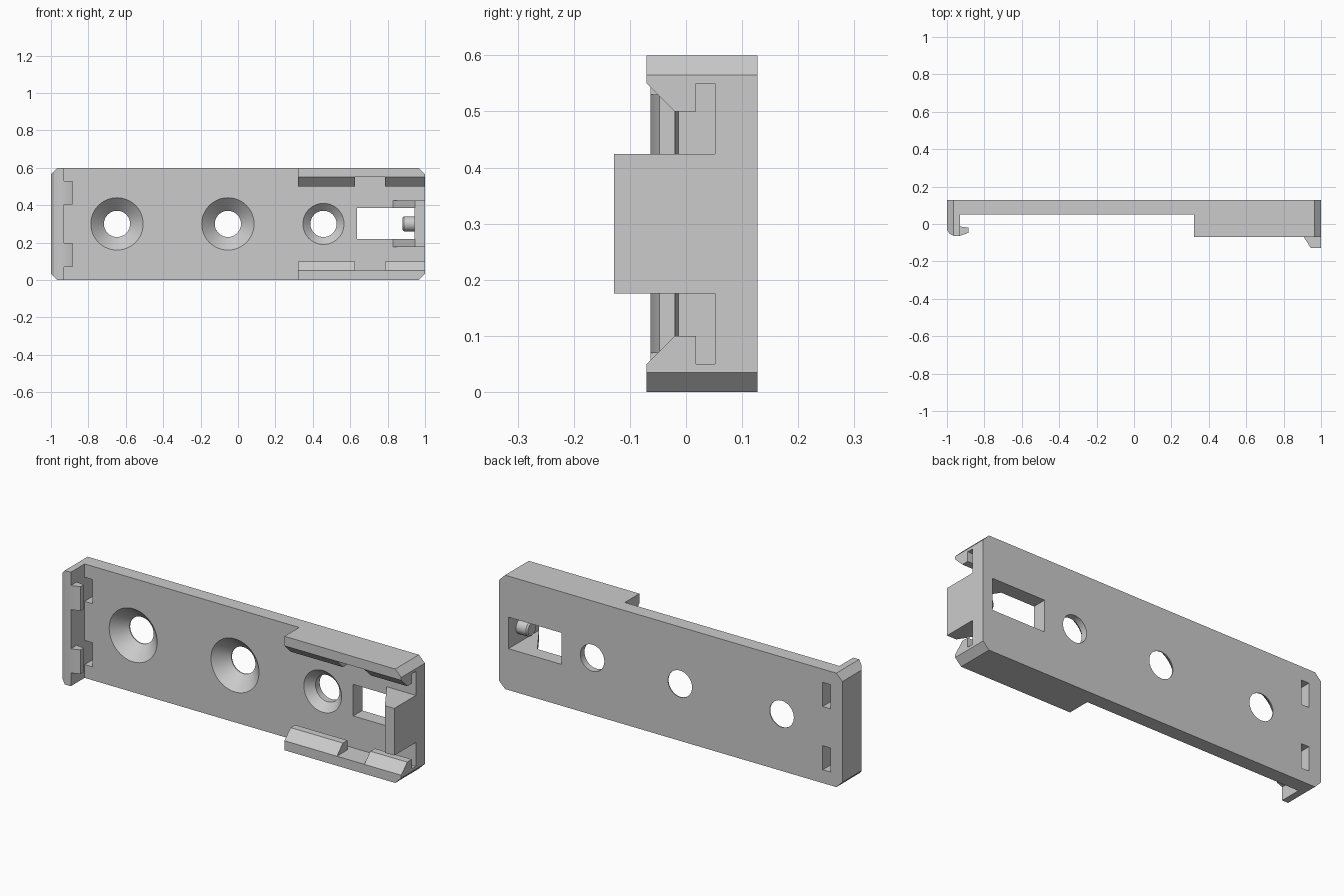
import bpy, bmesh, math
from mathutils import Vector

if "Cube" in bpy.data.objects:
    bpy.data.objects.remove(bpy.data.objects["Cube"])

W, H = 1.0, 0.6            # half length, height
BACK, FACE = 0.127, 0.052  # plate back and front planes
RAIL = -0.07               # rail front plane
C = 0.035                  # corner chamfer


def prism(name, pts, axis, a, b):
    """Extrude a 2D profile along x (y,z), y (x,z) or z (x,y) from a to b."""
    place = {'x': lambda p, d: Vector((d, p[0], p[1])),
             'y': lambda p, d: Vector((p[0], d, p[1])),
             'z': lambda p, d: Vector((p[0], p[1], d))}[axis]
    bm = bmesh.new()
    lo = [bm.verts.new(place(p, a)) for p in pts]
    hi = [bm.verts.new(place(p, b)) for p in pts]
    n = len(pts)
    bm.faces.new(lo)
    bm.faces.new(hi[::-1])
    for i in range(n):
        bm.faces.new((lo[i], lo[(i + 1) % n], hi[(i + 1) % n], hi[i]))
    return finish(name, bm)


def lathe(name, rings, axis, origin, seg=48):
    """Solid of revolution along x or y from (distance, radius) rings."""
    bm = bmesh.new()
    loops = []
    for d, r in rings:
        loop = []
        for i in range(seg):
            t = 2 * math.pi * i / seg
            u, v = r * math.cos(t), r * math.sin(t)
            off = Vector((d, u, v)) if axis == 'x' else Vector((u, d, v))
            loop.append(bm.verts.new(Vector(origin) + off))
        loops.append(loop)
    bm.faces.new(loops[0])
    bm.faces.new(loops[-1][::-1])
    for p, q in zip(loops, loops[1:]):
        for i in range(seg):
            j = (i + 1) % seg
            bm.faces.new((p[i], p[j], q[j], q[i]))
    return finish(name, bm)


def finish(name, bm):
    bmesh.ops.recalc_face_normals(bm, faces=bm.faces)
    me = bpy.data.meshes.new(name)
    bm.to_mesh(me)
    bm.free()
    ob = bpy.data.objects.new(name, me)
    bpy.context.collection.objects.link(ob)
    return ob


def combine(target, other, op):
    m = target.modifiers.new(op, 'BOOLEAN')
    m.operation, m.object, m.solver = op, other, 'EXACT'
    bpy.context.view_layer.objects.active = target
    bpy.ops.object.modifier_apply(modifier=m.name)
    bpy.data.objects.remove(other)


def rect(x0, x1, z0, z1):
    return [(x0, z0), (x1, z0), (x1, z1), (x0, z1)]


def flip(pts, mirrored):
    return [(p, H - z) if mirrored else (p, z) for p, z in pts]


octagon = [(-W + C, 0), (W - C, 0), (W, C), (W, H - C),
           (W - C, H), (-W + C, H), (-W, H - C), (-W, C)]
EMBED = 0.09  # how deep added parts reach into the plate

# Base plate
plate = prism("mounting_plate", octagon, 'y', FACE, BACK)

# Left end wall with rounded-off outer edge, trimmed to the plate corners
wall = prism("end_wall", [(-W, EMBED), (-W, -0.03), (-0.985, -0.053), (-0.965, -0.063),
                          (-0.93, -0.063), (-0.93, EMBED)], 'z', 0, H)
combine(wall, prism("trim", octagon, 'y', -0.3, 0.3), 'INTERSECT')
combine(plate, wall, 'UNION')

for m in (False, True):
    # Hook lip on the end wall
    z0, z1 = (H - 0.197, H - 0.07) if m else (0.07, 0.197)
    lip = prism("hook_lip", [(-0.95, -0.063), (-0.93, -0.063), (-0.885, -0.047),
                             (-0.885, -0.02), (-0.93, -0.013), (-0.95, -0.013)], 'z', z0, z1)
    combine(plate, lip, 'UNION')
    # Side rail
    rail = flip([(0.32, 0), (W - C, 0), (W, C), (W, 0.05), (0.32, 0.05)], m)
    combine(plate, prism("side_rail", rail, 'y', RAIL, EMBED), 'UNION')
    # Undercut guide lips along the rail
    guide = flip([(RAIL, 0.05), (-0.02, 0.1), (0.018, 0.1), (0.018, 0.04), (RAIL, 0.04)], m)
    for x0, x1 in ((0.32, 0.625), (0.785, W)):
        combine(plate, prism("guide_lip", guide, 'x', x0, x1), 'UNION')

# Latch with sloped ramp
latch = prism("latch", [(0.83, EMBED), (0.83, FACE), (0.945, -0.128), (W, -0.128), (W, EMBED)],
              'z', 0.176, 0.424)
combine(plate, latch, 'UNION')

# Window through plate and ramp
combine(plate, prism("window_cut", rect(0.635, 0.945, 0.218, 0.384), 'y', -0.3, 0.3), 'DIFFERENCE')

# Moulding slots behind the hook lips
for z0, z1 in ((0.07, 0.197), (H - 0.197, H - 0.07)):
    combine(plate, prism("slot_cut", rect(-0.93, -0.885, z0, z1), 'y', 0.03, 0.3), 'DIFFERENCE')

# Countersunk screw holes
for x, r, depth in ((-0.647, 0.14, 0.07), (-0.054, 0.14, 0.07), (0.457, 0.11, 0.04)):
    k = (r - 0.07) / depth
    cut = lathe("hole_cut", [(FACE - 0.01, r + 0.01 * k), (FACE + depth, 0.07), (0.2, 0.07)],
                'y', (x, 0, 0.3))
    combine(plate, cut, 'DIFFERENCE')

# Spring peg inside the window
peg = lathe("spring_peg", [(0.88, 0.033), (0.888, 0.04), (0.95, 0.04)], 'x', (0, 0.025, 0.3), 32)

for ob in (plate, peg):
    bpy.ops.object.select_all(action='DESELECT')
    ob.select_set(True)
    bpy.context.view_layer.objects.active = ob
    bpy.ops.object.shade_smooth_by_angle(angle=math.radians(20))
